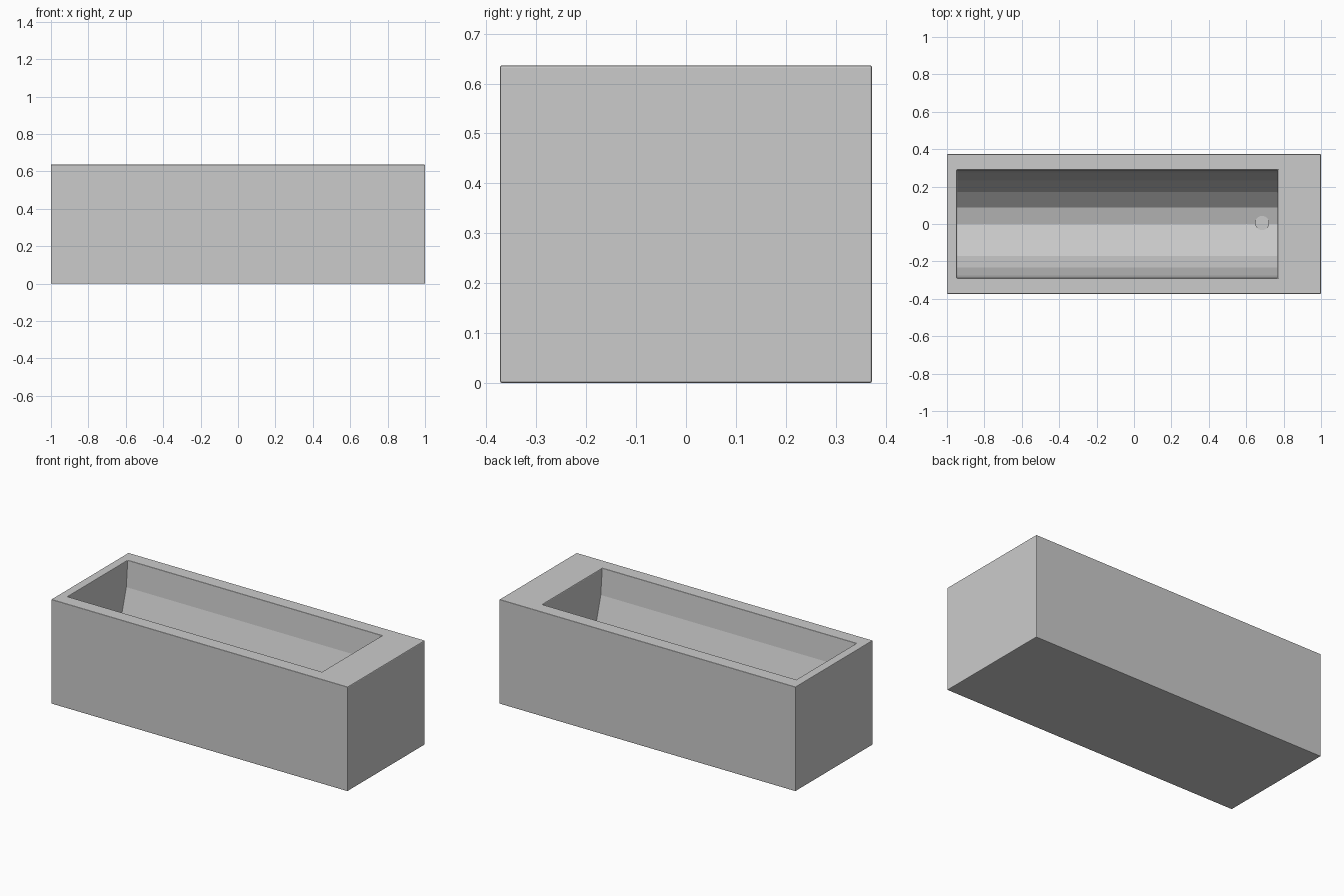
import bpy, bmesh, math

if "Cube" in bpy.data.objects:
    bpy.data.objects.remove(bpy.data.objects["Cube"])

HX, HY, H = 1.0, 0.373, 0.636      # outer block half sizes and height
X0, X1 = -0.947, 0.768             # basin ends
RY, DEPTH = 0.289, 0.51            # basin half width and depth
SEG = 10


def finish(bm, name):
    bmesh.ops.recalc_face_normals(bm, faces=bm.faces)
    mesh = bpy.data.meshes.new(name)
    bm.to_mesh(mesh)
    bm.free()
    obj = bpy.data.objects.new(name, mesh)
    bpy.context.collection.objects.link(obj)
    return obj


# Tub body: block with a half-elliptical basin
bm = bmesh.new()
corners = [(-HX, -HY), (HX, -HY), (HX, HY), (-HX, HY)]
low = [bm.verts.new((x, y, 0)) for x, y in corners]
top = [bm.verts.new((x, y, H)) for x, y in corners]
arc = [(-RY * math.cos(math.pi * i / SEG), H - DEPTH * math.sin(math.pi * i / SEG))
       for i in range(SEG + 1)]
left = [bm.verts.new((X0, y, z)) for y, z in arc]
right = [bm.verts.new((X1, y, z)) for y, z in arc]
rim = [left[0], right[0], right[-1], left[-1]]
bm.faces.new(low[::-1])
for i in range(4):
    j = (i + 1) % 4
    bm.faces.new((low[i], low[j], top[j], top[i]))     # outer walls
    bm.faces.new((top[i], top[j], rim[j], rim[i]))     # top frame
for i in range(SEG):
    bm.faces.new((left[i], right[i], right[i + 1], left[i + 1]))
bm.faces.new(left)
bm.faces.new(right[::-1])
body = finish(bm, "tub_body")
bev = body.modifiers.new("edge_bevel", "BEVEL")
bev.width = 0.004
bev.segments = 2
bev.limit_method = 'ANGLE'
bev.angle_limit = math.radians(50)

# Drain: small disc on the basin floor
bm = bmesh.new()
bmesh.ops.create_cone(bm, cap_ends=True, segments=24, radius1=0.038,
                      radius2=0.038, depth=0.02)
drain = finish(bm, "drain")
drain.location = (0.685, 0.005, H - DEPTH + 0.004)
